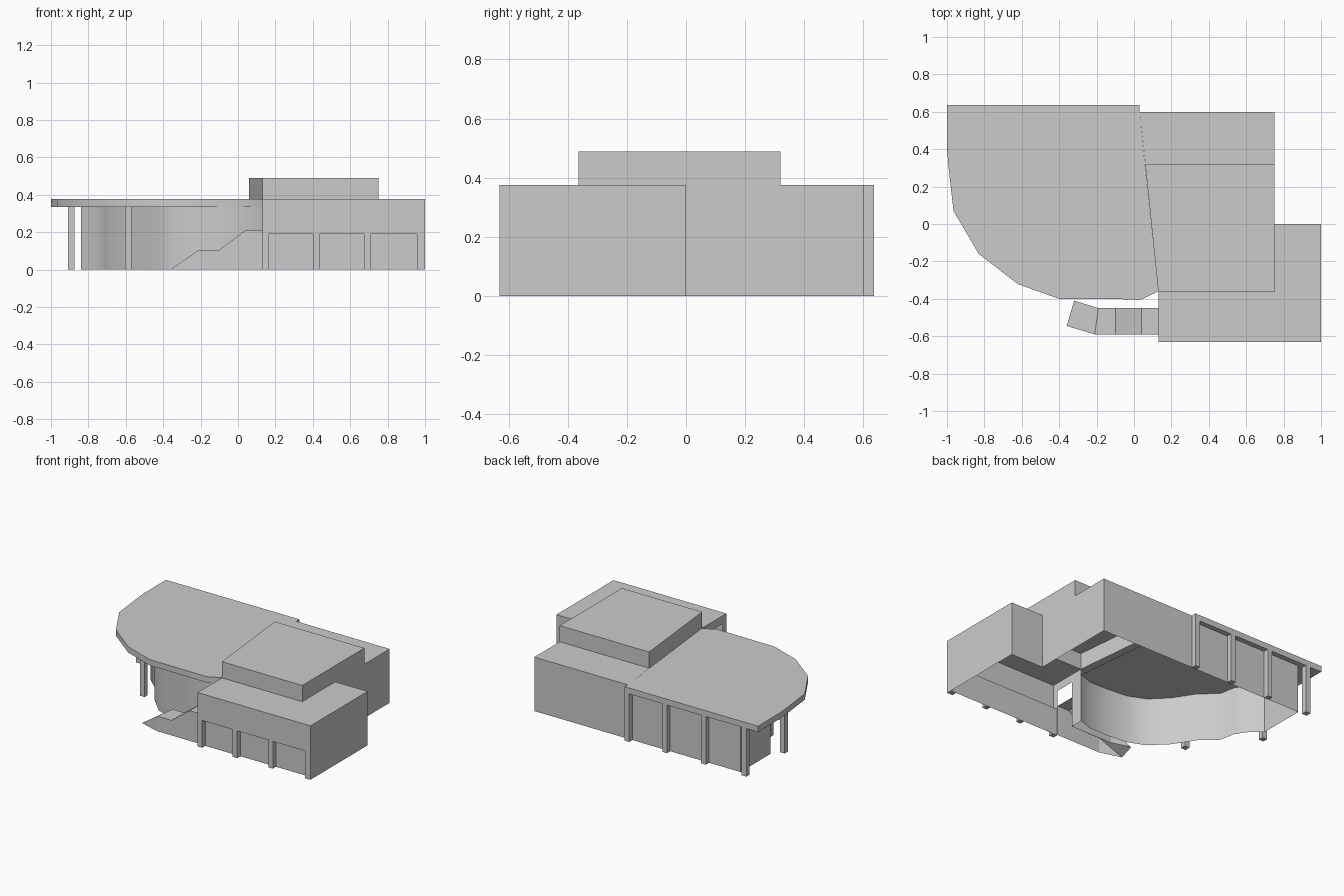
import bpy, bmesh, math

if "Cube" in bpy.data.objects:
    bpy.data.objects.remove(bpy.data.objects["Cube"])


def make(name, faces, smooth=False):
    """Object from a list of polygons (each a list of 3D points)."""
    bm = bmesh.new()
    for f in faces:
        bm.faces.new([bm.verts.new(p) for p in f])
    bmesh.ops.remove_doubles(bm, verts=bm.verts, dist=1e-4)
    bmesh.ops.recalc_face_normals(bm, faces=bm.faces)
    me = bpy.data.meshes.new(name)
    bm.to_mesh(me)
    bm.free()
    ob = bpy.data.objects.new(name, me)
    bpy.context.collection.objects.link(ob)
    if smooth:
        bpy.ops.object.select_all(action='DESELECT')
        ob.select_set(True)
        bpy.context.view_layer.objects.active = ob
        bpy.ops.object.shade_smooth_by_angle(angle=math.radians(40))
    return ob


def flat(pts, z):
    return [(x, y, z) for x, y in pts]


def walls(pts, z0, z1, closed=False):
    pairs = list(zip(pts, pts[1:] + pts[:1]))
    if not closed:
        pairs = pairs[:-1]
    return [[(*a, z0), (*b, z0), (*b, z1), (*a, z1)] for a, b in pairs]


def prism(name, pts, z0, z1, bottom=True):
    caps = [flat(pts, z1)] + ([flat(pts, z0)] if bottom else [])
    return make(name, walls(pts, z0, z1, True) + caps)


def rect(x0, x1, y0, y1):
    return [(x0, y0), (x1, y0), (x1, y1), (x0, y1)]


ROOF, SOFFIT, TOP = 0.376, 0.335, 0.489

# Hollow main building, open underneath
make("outer_walls", walls([(1, -.63), (1, 0), (.75, 0), (.75, .6), (.03, .6)], 0, ROOF))
make("flat_roof", [flat(p, ROOF) for p in (
    [(.13, -.63), (1, -.63), (1, -.363), (.75, -.363), (.13, -.363)],
    rect(.75, 1, -.363, 0),
    [(.03, .6), (.75, .6), (.75, .32), (.06, .32)])])

# Raised upper storey
prism("upper_storey", [(.13, -.363), (.75, -.363), (.75, .32), (.06, .32)],
      ROOF, TOP, bottom=False).data.update()

# Left wall with a doorway at the ramp
make("entrance_wall",
     walls([(.13, -.63), (.13, -.59)], 0, ROOF)
     + walls([(.13, -.59), (.13, -.45)], .32, ROOF)
     + walls([(.13, -.45), (.13, -.36)], 0, ROOF))

# Front arcade: lintel, soffit, recessed wall and columns
LINTEL, BACK = 0.19, -0.595
make("front_lintel", walls([(.13, -.63), (1, -.63)], LINTEL, ROOF)
     + [flat(rect(.13, 1, -.63, BACK), LINTEL)])
make("front_recessed_wall", walls([(.13, BACK), (1, BACK)], 0, LINTEL))
for x0, x1 in ((.13, .165), (.4, .435), (.675, .71), (.957, 1)):
    prism("front_column", rect(x0, x1, -.63, BACK), 0, LINTEL)

# Wide canopy roof with faceted curved edge, open where it joins the main roof
edge = [(.03, .6), (.03, .635), (-1, .635), (-1, .40), (-.99, .29), (-.965, .07),
        (-.83, -.16), (-.62, -.322), (-.4, -.4), (.04, -.403), (.13, -.36)]
make("canopy_roof", walls(edge, SOFFIT, ROOF)
     + [flat(edge, SOFFIT), flat(edge, ROOF)], smooth=True)

# Wall beneath the canopy
make("curved_wall", walls([
    (.03, .6), (-.84, .6), (-.84, .27), (-.765, .21), (-.71, .13), (-.69, .02),
    (-.58, -.08), (-.49, -.22), (-.38, -.33), (-.26, -.38), (-.1, -.395),
    (.03, -.395), (.13, -.36)], 0, SOFFIT), smooth=True)

# Canopy columns along the back and the curve
for x, y in ((.012, .617), (-.28, .617), (-.58, .617), (-.892, .617),
             (-.892, .195), (-.587, -.2)):
    prism("canopy_column", rect(x - .018, x + .018, y - .018, y + .018), 0, SOFFIT)

# Entrance ramp: (front x, front y, back x, back y, height)
stations = [(-.36, -.545, -.32, -.41, 0), (-.21, -.59, -.19, -.45, .105),
            (-.1, -.59, -.1, -.45, .105), (.04, -.59, .04, -.45, .21),
            (.13, -.59, .13, -.45, .21)]
ramp = []
for (a, b, c, d, h), (e, f, g, i, k) in zip(stations, stations[1:]):
    ramp.append([(a, b, h), (e, f, k), (g, i, k), (c, d, h)])
    for x0, y0, x1, y1 in ((a, b, e, f), (c, d, g, i)):
        side = [(x0, y0, 0), (x1, y1, 0), (x1, y1, k)]
        ramp.append(side + ([(x0, y0, h)] if h else []))
make("entrance_ramp", ramp)
